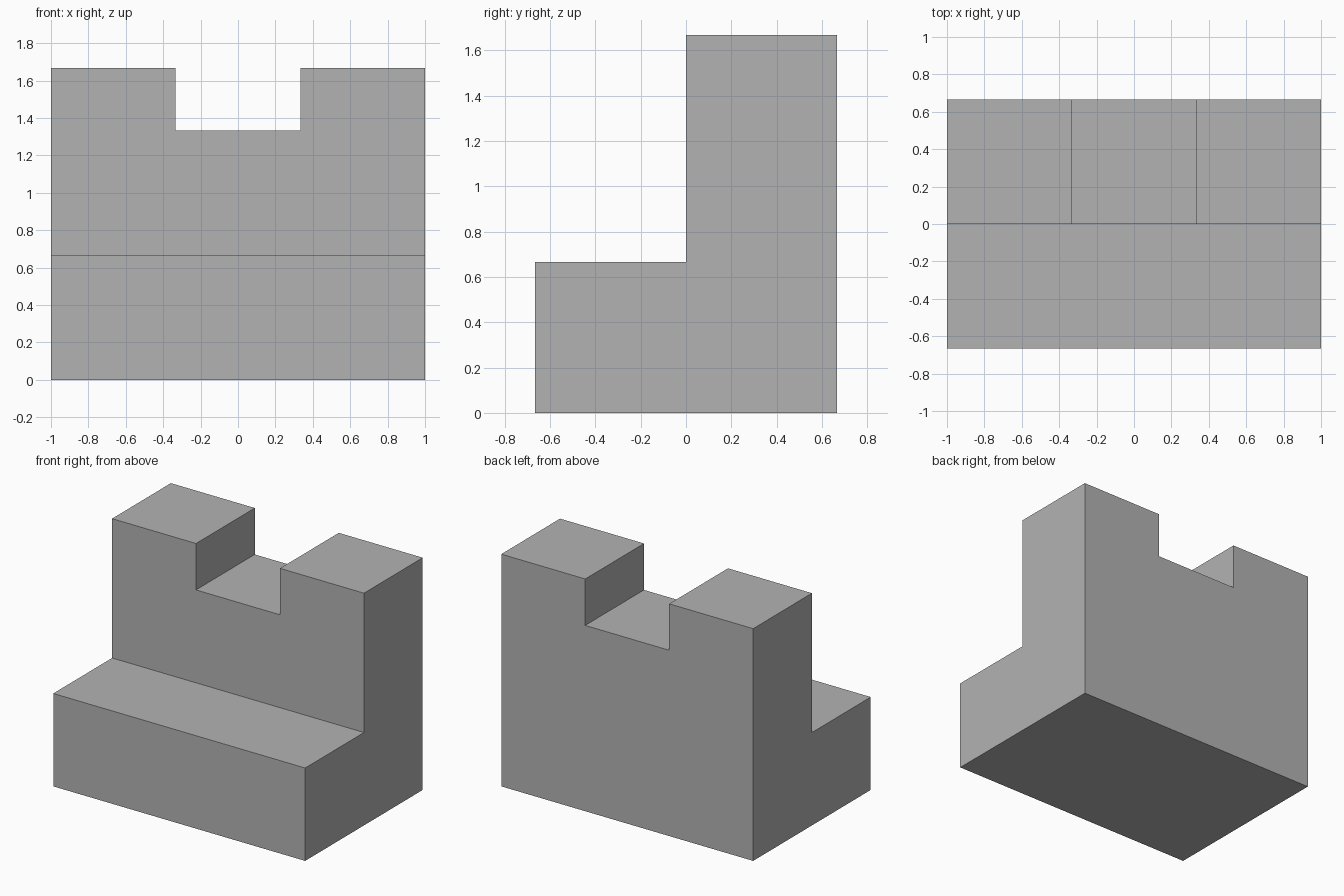
import bpy
import bmesh

default = bpy.data.objects.get("Cube")
if default:
    bpy.data.objects.remove(default, do_unlink=True)

UNIT = 1 / 3  # the block is laid out on thirds

grey = bpy.data.materials.new("plain grey")
grey.use_nodes = True
colour = (0.45, 0.45, 0.45, 1)
grey.diffuse_color = colour
grey.node_tree.nodes["Principled BSDF"].inputs["Base Color"].default_value = colour


def extruded(name, profile, half_width):
    """Extrude a (y, z) profile along x, centred on x = 0."""
    bm = bmesh.new()
    side = bm.faces.new([bm.verts.new((-half_width, y, z)) for y, z in profile])
    result = bmesh.ops.extrude_face_region(bm, geom=[side])
    moved = [v for v in result["geom"] if isinstance(v, bmesh.types.BMVert)]
    bmesh.ops.translate(bm, verts=moved, vec=(2 * half_width, 0, 0))
    bmesh.ops.recalc_face_normals(bm, faces=bm.faces)
    mesh = bpy.data.meshes.new(name)
    bm.to_mesh(mesh)
    bm.free()
    mesh.materials.append(grey)
    obj = bpy.data.objects.new(name, mesh)
    bpy.context.collection.objects.link(obj)
    return obj


# Stepped body: low front ledge and tall back wall
depth, ledge, top = 2 * UNIT, 2 * UNIT, 5 * UNIT
body = extruded("stepped_block", [(-depth, 0), (depth, 0), (depth, top),
                                  (0, top), (0, ledge), (-depth, ledge)], 1)

# Square notch through the middle of the wall top
floor = 4 * UNIT
cutter = extruded("notch_cutter", [(-1, floor), (1, floor), (1, 2), (-1, 2)], UNIT)
cutter.hide_render = True

notch = body.modifiers.new("notch", 'BOOLEAN')
notch.operation = 'DIFFERENCE'
notch.solver = 'EXACT'
notch.object = cutter
bpy.context.view_layer.objects.active = body
body.select_set(True)
bpy.ops.object.modifier_apply(modifier=notch.name)
bpy.data.objects.remove(cutter, do_unlink=True)
